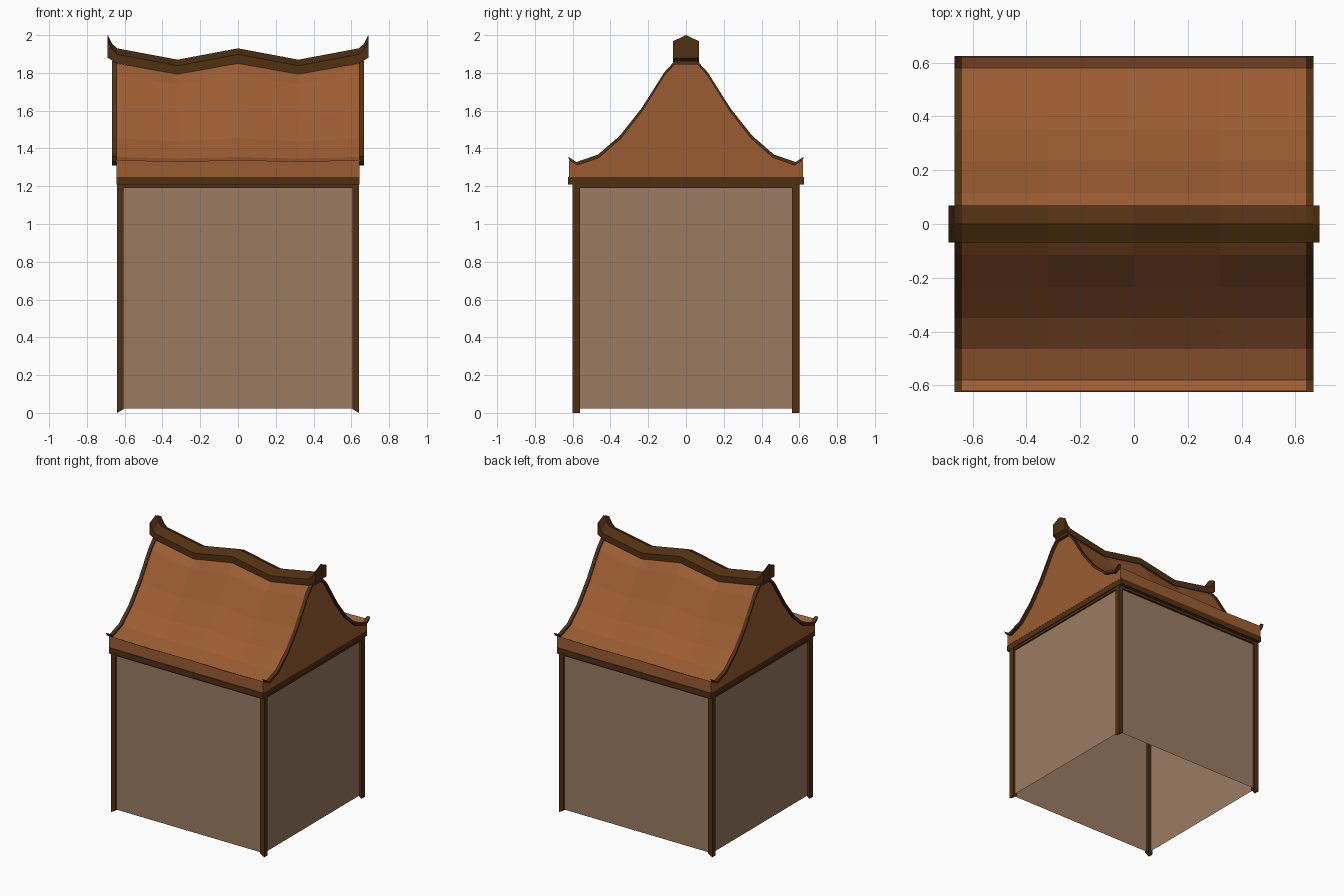
import bpy
import bmesh

if "Cube" in bpy.data.objects:
    bpy.data.objects.remove(bpy.data.objects["Cube"])


def material(name, color):
    m = bpy.data.materials.new(name)
    m.use_nodes = True
    m.diffuse_color = (*color, 1)
    m.node_tree.nodes["Principled BSDF"].inputs["Base Color"].default_value = (*color, 1)
    return m


PLASTER = material("tan plaster", (0.33, 0.20, 0.125))
TILE = material("orange brown roof", (0.33, 0.107, 0.032))
WOOD = material("dark wood", (0.083, 0.030, 0.006))


def finish(name, bm, mat, recalc=True):
    if recalc:
        bmesh.ops.recalc_face_normals(bm, faces=bm.faces)
    mesh = bpy.data.meshes.new(name)
    bm.to_mesh(mesh)
    bm.free()
    mesh.materials.append(mat)
    ob = bpy.data.objects.new(name, mesh)
    bpy.context.scene.collection.objects.link(ob)
    return ob


def loft(name, sections, mat, closed=True, caps=True):
    """Skin a list of equally long point loops."""
    bm = bmesh.new()
    rows = [[bm.verts.new(p) for p in s] for s in sections]
    n = len(rows[0])
    for a, b in zip(rows, rows[1:]):
        for i in range(n if closed else n - 1):
            j = (i + 1) % n
            bm.faces.new((a[i], a[j], b[j], b[i]))
    if caps:
        bm.faces.new(rows[0])
        bm.faces.new(rows[-1])
    return finish(name, bm, mat)


def rectangle(x, y, z):
    return [(-x, -y, z), (x, -y, z), (x, y, z), (-x, y, z)]


def frame(name, outer, inner, z0, z1):
    """Hollow rectangular ring of timber."""
    loops = [rectangle(*outer, z0), rectangle(*outer, z1),
             rectangle(*inner, z1), rectangle(*inner, z0), rectangle(*outer, z0)]
    ob = loft(name, loops, WOOD, caps=False)
    bm = bmesh.new()
    bm.from_mesh(ob.data)
    bmesh.ops.remove_doubles(bm, verts=bm.verts, dist=0.0001)
    bmesh.ops.recalc_face_normals(bm, faces=bm.faces)
    bm.to_mesh(ob.data)
    bm.free()


# Walls, open below
loft("walls", [rectangle(0.625, 0.585, 0.022), rectangle(0.625, 0.585, 1.21)],
     PLASTER, caps=False)

# Corner posts with a slanted foot
for sx, side in ((1, "left"), (-1, "right")):
    for sy, end in ((-1, "front"), (1, "back")):
        corners = [(0.605, 0.56), (0.64, 0.56), (0.64, 0.60), (0.605, 0.60)]
        foot = [(sx * x, sy * y, 0.02 if x < 0.62 else 0) for x, y in corners]
        head = [(x, y, 1.21) for x, y, z in foot]
        loft(f"{end}_{side}_post", [foot, head], WOOD)

# Lintel and eaves beam
frame("lintel", (0.636, 0.60), (0.605, 0.56), 1.19, 1.21)
frame("eaves_beam", (0.642, 0.625), (0.605, 0.56), 1.208, 1.25)

# Roof slope profile from ridge to upturned eave
half = [(0.06, 1.85), (0.115, 1.79), (0.235, 1.60), (0.35, 1.455),
        (0.465, 1.355), (0.58, 1.315), (0.62, 1.338)]
profile = [(-y, z) for y, z in reversed(half)] + half
BOTTOM = 1.25
outline = [(-0.62, BOTTOM)] + profile + [(0.62, BOTTOM)]


def sag(x, z):
    """The ridge dips between its middle and its ends."""
    dip = 0.056 if abs(abs(x) - 0.32) < 0.01 else 0
    return z - dip * max(0, (z - 1.27) / 0.58)


# Roof shell with fascias and closed gables
loft("roof", [[(x, y, sag(x, z)) for y, z in outline]
              for x in (-0.643, -0.32, 0, 0.32, 0.643)], TILE, closed=False)

# Gable edge boards following the slope
board = [(y, z + 0.013) for y, z in profile]
board[0], board[-1] = (-0.625, 1.357), (0.625, 1.357)
under = [(y * 0.99, z - 0.005) for y, z in reversed(profile)]
for sx, side in ((1, "left"), (-1, "right")):
    loft(f"{side}_gable_board",
         [[(sx * x, y, z) for y, z in board + under] for x in (0.641, 0.667)], WOOD)

# Ridge beam: house-shaped section swept over a wave with flared tips
right = [(0.69, 1.88, 2.0), (0.665, 1.865, 1.953), (0.64, 1.85, 1.93), (0.32, 1.793, 1.87)]
stations = [(-x, b, t) for x, b, t in right] + [(0, 1.85, 1.93)] + right[::-1]
loft("ridge_beam", [[(x, -0.068, b), (x, 0.068, b), (x, 0.068, t - 0.032),
                     (x, 0, t), (x, -0.068, t - 0.032)] for x, b, t in stations], WOOD)
